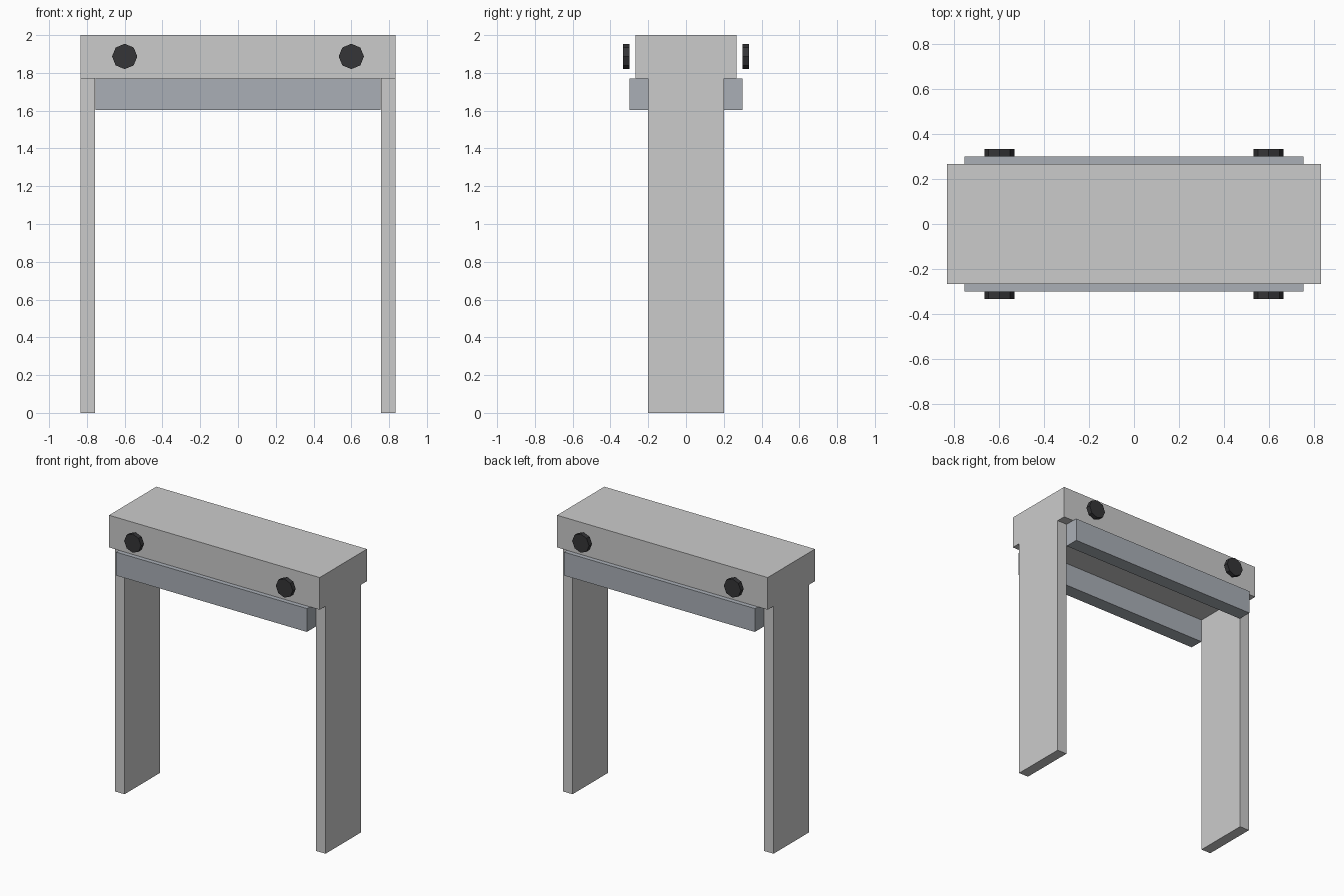
import bpy
import math

if "Cube" in bpy.data.objects:
    bpy.data.objects.remove(bpy.data.objects["Cube"])


def material(name, rgb):
    mat = bpy.data.materials.new(name)
    mat.diffuse_color = (*rgb, 1.0)
    mat.use_nodes = True
    mat.node_tree.nodes["Principled BSDF"].inputs["Base Color"].default_value = mat.diffuse_color
    return mat


def box(name, lo, hi, mat=None):
    """Box spanning two opposite corners."""
    centre = [(a + b) / 2 for a, b in zip(lo, hi)]
    bpy.ops.mesh.primitive_cube_add(size=1, location=centre)
    obj = bpy.context.object
    obj.name = name
    obj.scale = [b - a for a, b in zip(lo, hi)]
    bpy.ops.object.transform_apply(location=False, rotation=False, scale=True)
    if mat:
        obj.data.materials.append(mat)
    return obj


def bolt(name, x, y, mat):
    """Eight-sided disc facing along y."""
    bpy.ops.mesh.primitive_cylinder_add(
        vertices=8, radius=0.067, depth=0.034,
        location=(x, y, 1.887), rotation=(math.pi / 2, 0, 0))
    obj = bpy.context.object
    obj.name = name
    obj.data.materials.append(mat)


steel = material("blue_grey_steel", (0.40, 0.43, 0.47))
dark = material("dark_metal", (0.035, 0.035, 0.038))

# Top beam
box("top_beam", (-0.833, -0.267, 1.77), (0.833, 0.267, 2.0))

# Legs, flush with the beam ends
for side, label in ((-1, "left"), (1, "right")):
    xs = sorted((side * 0.757, side * 0.833))
    box(f"{label}_leg", (xs[0], -0.2, 0), (xs[1], 0.2, 1.77))

# Rails under the beam and bolts, on front and back
for face, label in ((-1, "front"), (1, "back")):
    ys = sorted((face * 0.2, face * 0.3))
    box(f"{label}_rail", (-0.755, ys[0], 1.603), (0.755, ys[1], 1.77), steel)
    for side, end in ((-1, "left"), (1, "right")):
        bolt(f"{label}_{end}_bolt", side * 0.6, face * 0.317, dark)
